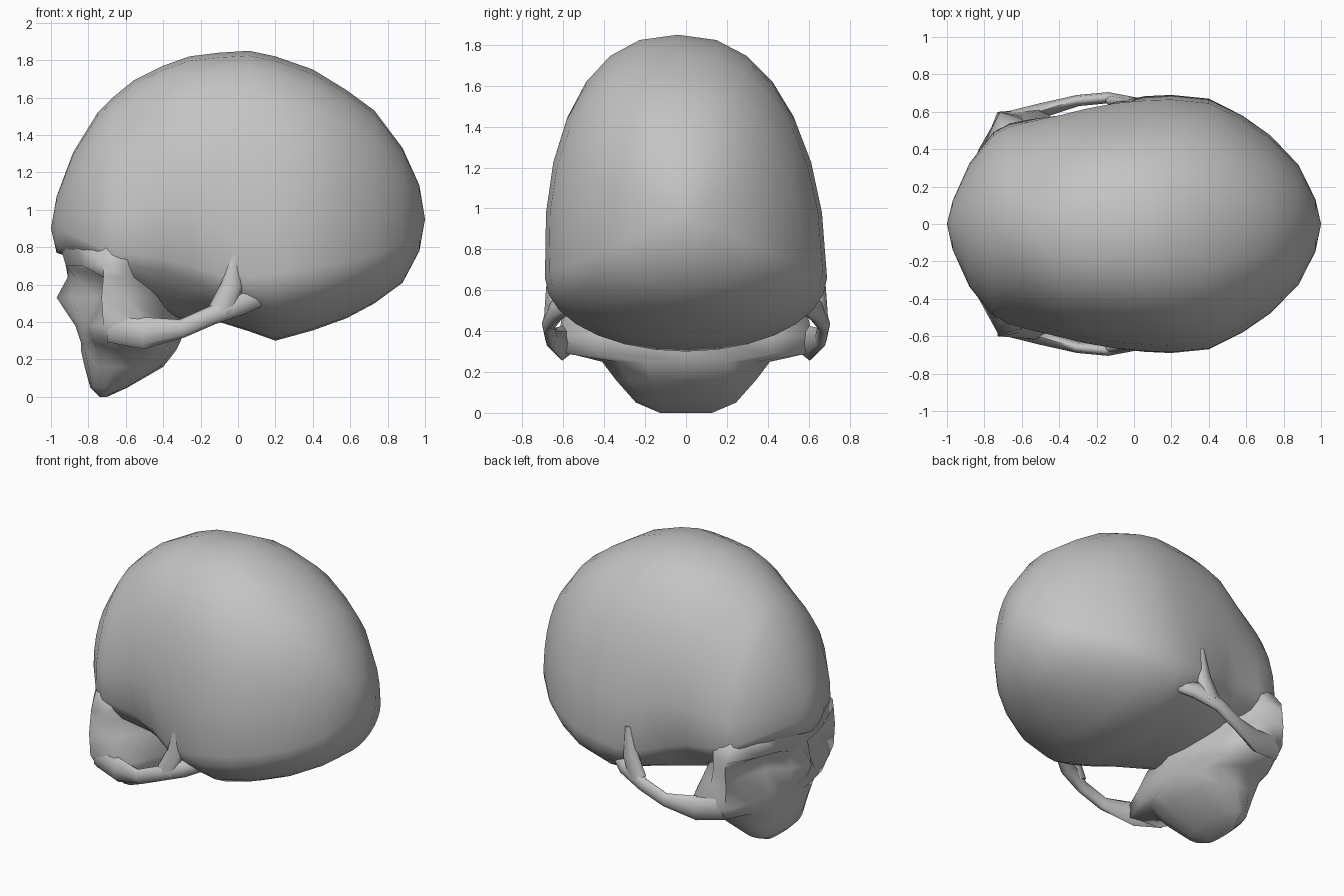
import bpy, bmesh, math
from mathutils import Vector

cube = bpy.data.objects.get("Cube")
if cube:
    bpy.data.objects.remove(cube, do_unlink=True)

bone = bpy.data.materials.new("grey bone")
bone.use_nodes = True
colour = (0.55, 0.55, 0.55, 1)
bone.diffuse_color = colour
bone.node_tree.nodes["Principled BSDF"].inputs["Base Color"].default_value = colour


def loft(name, rings, sharp=75):
    """Skin a series of rings; a ring of one point makes a pole, other ends are capped."""
    bm = bmesh.new()
    loops = [[bm.verts.new(p) for p in ring] for ring in rings]
    for a, b in zip(loops, loops[1:]):
        count = max(len(a), len(b))
        for i in range(count):
            j = (i + 1) % count
            if len(a) == 1:
                bm.faces.new((a[0], b[i], b[j]))
            elif len(b) == 1:
                bm.faces.new((a[i], a[j], b[0]))
            else:
                bm.faces.new((a[i], a[j], b[j], b[i]))
    for end in (loops[0], loops[-1]):
        if len(end) > 2:
            bm.faces.new(end)
    bmesh.ops.recalc_face_normals(bm, faces=bm.faces[:])
    mesh = bpy.data.meshes.new(name)
    bm.to_mesh(mesh)
    bm.free()
    mesh.materials.append(bone)
    obj = bpy.data.objects.new(name, mesh)
    bpy.context.collection.objects.link(obj)
    bpy.ops.object.select_all(action="DESELECT")
    obj.select_set(True)
    bpy.context.view_layer.objects.active = obj
    bpy.ops.object.shade_smooth_by_angle(angle=math.radians(sharp))


def power(value, exponent):
    return math.copysign(abs(value) ** exponent, value)


def cranium_ring(x, top, bottom, middle, width, segments=28):
    """Rounded section, fuller at the upper rear, hollowed at the temples, leaning slightly."""
    ring = []
    for i in range(segments):
        angle = math.tau * i / segments
        c, s = math.cos(angle), math.sin(angle)
        exponent = 0.86 if s >= 0 and x > -0.5 else 1
        height = top - middle if s >= 0 else middle - bottom
        y = width * power(c, exponent)
        z = middle + height * power(s, exponent)
        hollow = math.exp(-((x + 0.36) / 0.2) ** 2 - ((z - 0.54) / 0.18) ** 2)
        lean = 0.035 * max(0, z - 0.7)
        ring.append((x, y * (1 - 0.2 * hollow) - lean, z))
    return ring


# Braincase: x, top, bottom, widest height, half width
stations = [
    (-0.97, 1.07, 0.77, 0.9, 0.13),
    (-0.88, 1.31, 0.74, 0.86, 0.33),
    (-0.75, 1.52, 0.69, 0.8, 0.495),
    (-0.67, 1.6, 0.6, 0.76, 0.54),
    (-0.56, 1.69, 0.48, 0.76, 0.57),
    (-0.4, 1.77, 0.43, 0.74, 0.605),
    (-0.26, 1.82, 0.41, 0.7, 0.64),
    (-0.1, 1.84, 0.4, 0.65, 0.67),
    (0.06, 1.85, 0.35, 0.64, 0.685),
    (0.2, 1.82, 0.3, 0.66, 0.69),
    (0.4, 1.75, 0.355, 0.69, 0.67),
    (0.58, 1.64, 0.42, 0.72, 0.58),
    (0.73, 1.53, 0.5, 0.76, 0.475),
    (0.88, 1.33, 0.61, 0.82, 0.32),
    (0.97, 1.13, 0.78, 0.92, 0.14),
]
loft("braincase", [[(-1, 0, 0.9)]] + [cranium_ring(*s) for s in stations] + [[(1, 0, 0.95)]])


def mirrored_ring(z, half):
    """Close a half outline that starts and ends on the midline."""
    other = [(x, -y) for x, y in half[-2:0:-1]]
    return [(x, y, z) for x, y in half + other]


def jaw_half(front, back, width):
    """Rounded half outline of the tooth-bearing bone."""
    centre, radius = (front + back) / 2, (back - front) / 2
    half = []
    for i in range(8):
        angle = math.pi * i / 7
        half.append((centre - radius * power(math.cos(angle), 0.9),
                     width * power(math.sin(angle), 0.9)))
    return half


# Upper jaw rises into cheeks, eye sockets, nose and brow
face = [
    mirrored_ring(0, jaw_half(-0.74, -0.7, 0.13)),
    mirrored_ring(0.05, jaw_half(-0.79, -0.59, 0.25)),
    mirrored_ring(0.16, jaw_half(-0.82, -0.4, 0.35)),
    mirrored_ring(0.25, jaw_half(-0.84, -0.33, 0.42)),
    mirrored_ring(0.29, [(-0.84, 0), (-0.83, 0.1), (-0.81, 0.23), (-0.77, 0.4),
                         (-0.68, 0.57), (-0.46, 0.59), (-0.4, 0.42), (-0.31, 0)]),
    mirrored_ring(0.38, [(-0.87, 0), (-0.86, 0.1), (-0.83, 0.24), (-0.8, 0.42),
                         (-0.72, 0.6), (-0.47, 0.62), (-0.38, 0.42), (-0.28, 0)]),
    mirrored_ring(0.53, [(-0.97, 0), (-0.89, 0.1), (-0.76, 0.22), (-0.7, 0.42),
                         (-0.73, 0.6), (-0.6, 0.58), (-0.45, 0.42), (-0.3, 0)]),
    mirrored_ring(0.64, [(-0.91, 0), (-0.87, 0.1), (-0.77, 0.22), (-0.72, 0.4),
                         (-0.72, 0.6), (-0.61, 0.57), (-0.5, 0.4), (-0.3, 0)]),
    mirrored_ring(0.7, [(-0.91, 0), (-0.92, 0.12), (-0.89, 0.25), (-0.83, 0.4),
                        (-0.72, 0.59), (-0.6, 0.56), (-0.5, 0.4), (-0.3, 0)]),
    mirrored_ring(0.84, [(-0.96, 0), (-0.94, 0.12), (-0.88, 0.25), (-0.81, 0.36),
                         (-0.7, 0.49), (-0.56, 0.5), (-0.4, 0.3), (-0.3, 0)]),
]
loft("face_bones", face)


def bar(name, path, side):
    """Flattened tapering bar; each path point is x, y, z, thickness, depth."""
    points = [Vector((p[0], p[1] * side, p[2])) for p in path]
    rings = []
    for i, p in enumerate(path):
        along = (points[min(i + 1, len(path) - 1)] - points[max(i - 1, 0)]).normalized()
        out = Vector((0, 1, 0))
        out = (out - along * out.dot(along)).normalized()
        across = along.cross(out)
        rings.append([points[i] + out * (p[3] * math.cos(a)) + across * (p[4] * math.sin(a))
                      for a in (math.tau * k / 8 for k in range(8))])
    loft(name, rings)


# Cheek arches and the ridges where they meet the braincase
arch = [(-0.68, 0.56, 0.38, 0.04, 0.09), (-0.5, 0.605, 0.34, 0.04, 0.085),
        (-0.3, 0.66, 0.365, 0.03, 0.05), (-0.14, 0.675, 0.435, 0.03, 0.05),
        (0.02, 0.635, 0.5, 0.04, 0.06), (0.16, 0.55, 0.54, 0.03, 0.04)]
ridge = [(-0.09, 0.66, 0.46, 0.035, 0.07), (-0.03, 0.65, 0.6, 0.035, 0.06),
         (-0.01, 0.65, 0.8, 0.02, 0.02)]
for label, side in (("left", 1), ("right", -1)):
    bar(label + "_cheek_arch", arch, side)
    bar(label + "_arch_ridge", ridge, side)
